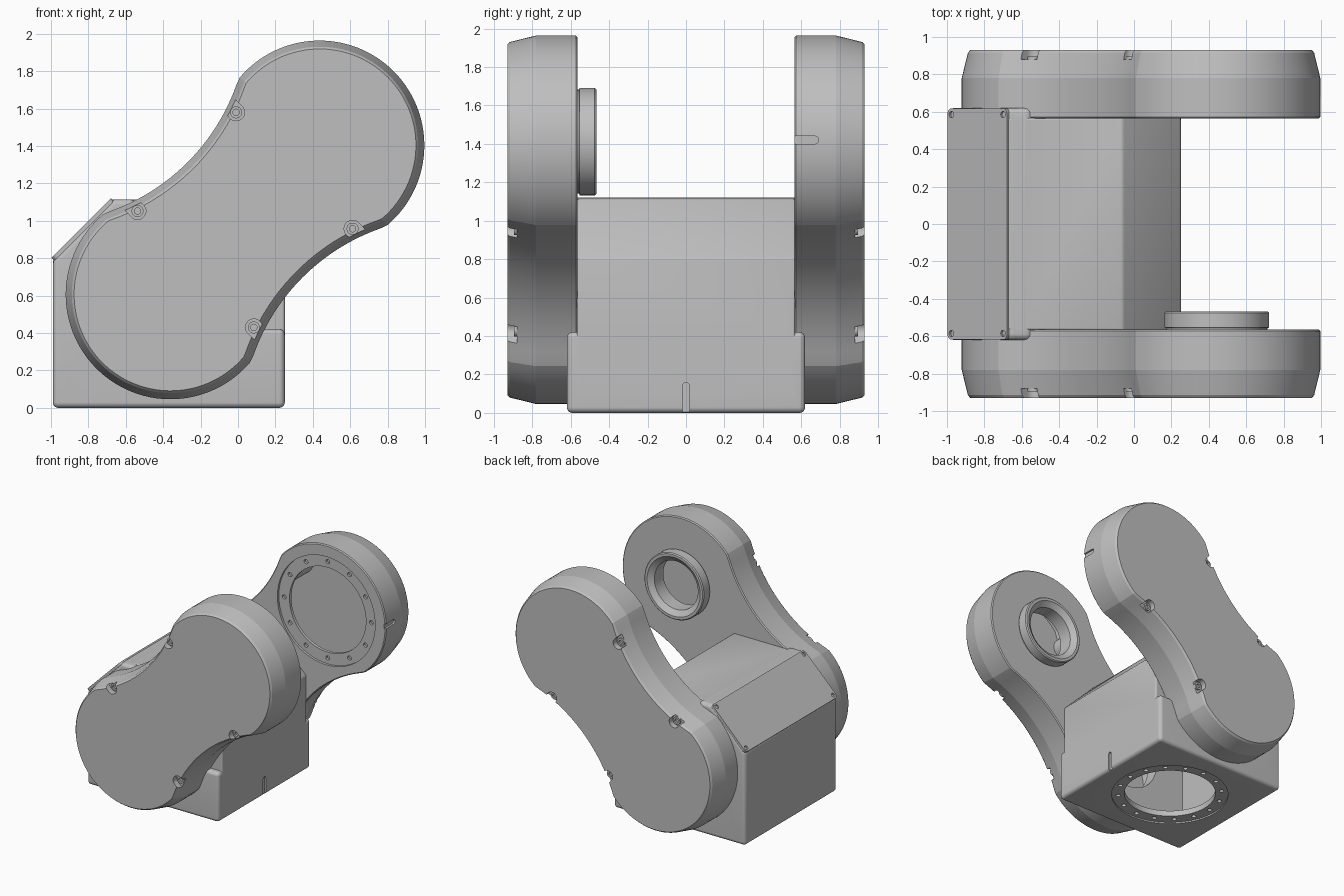
import bpy, bmesh, math
from mathutils import Vector

if "Cube" in bpy.data.objects:
    bpy.data.objects.remove(bpy.data.objects["Cube"])

GREY = (0.52, 0.52, 0.52, 1)
grey = bpy.data.materials.new("painted grey")
grey.use_nodes = True
grey.diffuse_color = GREY
grey.node_tree.nodes["Principled BSDF"].inputs["Base Color"].default_value = GREY

AXES = {"x": lambda u, v, w: (w, u, v),
        "y": lambda u, v, w: (u, w, v),
        "z": lambda u, v, w: (u, v, w)}
LOW, HIGH = (-0.36, 0.605), (0.435, 1.405)   # joint centres in x, z
FLANGE, BORE, BOLTS = 0.46, 0.36, 0.41       # joint radii


# ---- helpers ----
def ring(points, axis, w):
    return [AXES[axis](u, v, w) for u, v in points]


def prism(points, axis, w0, w1):
    return [ring(points, axis, w0), ring(points, axis, w1)]


def circle(c, r, n=32):
    return [(c[0] + r * math.cos(math.tau * i / n), c[1] + r * math.sin(math.tau * i / n))
            for i in range(n)]


def stadium(p0, p1, r, n=16):
    """Slot outline with round ends at p0 and p1."""
    a = math.atan2(p1[1] - p0[1], p1[0] - p0[0]) - math.pi / 2
    pts = []
    for k, c in enumerate((p1, p0)):
        for i in range(n + 1):
            t = a + math.pi * (k + i / n)
            pts.append((c[0] + r * math.cos(t), c[1] + r * math.sin(t)))
    return pts


def solid(name, lofts, closed=False, bevel=0, segments=3):
    """One mesh from several lofts; each loft is a list of equal rings."""
    bm = bmesh.new()
    for rings in lofts:
        rows = [[bm.verts.new(p) for p in r] for r in rings]
        pairs = list(zip(rows, rows[1:]))
        if closed:
            pairs.append((rows[-1], rows[0]))
        else:
            bm.faces.new(rows[0])
            bm.faces.new(rows[-1])
        for a, b in pairs:
            for i in range(len(a)):
                j = (i + 1) % len(a)
                bm.faces.new((a[i], a[j], b[j], b[i]))
    bmesh.ops.recalc_face_normals(bm, faces=bm.faces)
    if bevel:
        bmesh.ops.bevel(bm, geom=bm.edges[:], offset=bevel, segments=segments,
                        profile=0.5, affect='EDGES', clamp_overlap=True)
    mesh = bpy.data.meshes.new(name)
    bm.to_mesh(mesh)
    bm.free()
    obj = bpy.data.objects.new(name, mesh)
    bpy.context.collection.objects.link(obj)
    mesh.materials.append(grey)
    return obj


def combine(obj, tool, operation='DIFFERENCE'):
    """Bake a boolean and discard the tool."""
    tool.hide_render = True
    mod = obj.modifiers.new("boolean", 'BOOLEAN')
    mod.operation, mod.solver, mod.object = operation, 'EXACT', tool
    graph = bpy.context.evaluated_depsgraph_get()
    mesh = bpy.data.meshes.new_from_object(obj.evaluated_get(graph))
    obj.modifiers.clear()
    obj.data = mesh
    bpy.data.objects.remove(tool)


def cut(obj, *lofts):
    combine(obj, solid("cutter", lofts))


def smooth(obj):
    mesh = obj.data
    mesh.materials.clear()
    mesh.materials.append(grey)
    bpy.ops.object.select_all(action='DESELECT')
    obj.select_set(True)
    bpy.context.view_layer.objects.active = obj
    bpy.ops.object.shade_smooth_by_angle(angle=math.radians(13))


def bolt_circle(c, r, count, axis, w0, w1):
    return [prism(circle(p, 0.018), axis, w0, w1) for p in circle(c, r, count)]


# ---- waisted arm outline: a runs along the arm, p across it ----
def arm_xz(a, p):
    return (0.0375 + (a - p) * math.sqrt(0.5), 1.005 + (a + p) * math.sqrt(0.5))


def arm_outline(inset):
    pts = []
    for s in (1, -1):
        for i in range(57):                       # round end
            t = 1.65 - 3.3 * i / 56
            r = 0.56 - inset
            pts.append(arm_xz(s * (0.564 + r * math.cos(t)), s * r * math.sin(t)))
        for i in range(25):                       # concave waist
            t = 0.447 - 0.894 * i / 24
            r = 1.11 + inset
            pts.append(arm_xz(s * r * math.sin(t), -s * (1.545 - r * math.cos(t))))
    return pts


SCREWS = [(a, p) for a in (-0.373, 0.373) for p in (-0.44, 0.44)]


def make_arm(name, s):
    shell = [(0.565, 0.008), (0.573, 0), (0.78, 0), (0.915, 0.033), (0.93, 0.045)]
    arm = solid(name, [[ring(arm_outline(o), "y", s * y) for y, o in shell]])
    # hollow inside, leaving the screw bosses standing
    hollow = solid("hollow", [[ring(arm_outline(o), "y", s * y)
                               for y, o in ((0.61, 0.05), (0.78, 0.05), (0.89, 0.075))]])
    cut(hollow, *[prism(circle(arm_xz(*q), 0.09), "y", s * 0.55, s * 0.92) for q in SCREWS])
    combine(arm, hollow)
    cut(arm, prism(circle(LOW, 0.3, 64), "y", s * 0.5, s * 0.65))
    # screw pockets open to the rim
    cut(arm, *[prism(stadium(arm_xz(a, p), arm_xz(a, p + math.copysign(0.25, p)), 0.045),
                     "y", s * 0.88, s * 0.96) for a, p in SCREWS])
    screws = solid(name + "_screws", [[ring(circle(arm_xz(*q), r), "y", s * y)
                                       for r, y in ((0.032, 0.875), (0.032, 0.895),
                                                    (0.017, 0.895), (0.017, 0.875))]
                                      for q in SCREWS], closed=True)
    smooth(screws)
    return arm


# ---- front arm with its hollow spigot ----
front_arm = make_arm("front_arm", -1)
HUB = (0.443, 1.412)
cut(front_arm, prism(circle(HUB, 0.24, 64), "y", -0.5, -0.65))
smooth(front_arm)
spigot = solid("front_arm_spigot", [[ring(circle(HUB, r, 64), "y", -y) for r, y in (
    (0.27, 0.60), (0.27, 0.557), (0.28, 0.553), (0.28, 0.475), (0.272, 0.467),
    (0.25, 0.467), (0.205, 0.50), (0.205, 0.62))]], closed=True)
smooth(spigot)

# ---- back arm with its bolted flange and index slot ----
back_arm = make_arm("back_arm", 1)
cut(back_arm, prism(circle(HIGH, FLANGE, 80), "y", 0.5, 0.585))
cut(back_arm, prism(circle(HIGH, BORE, 80), "y", 0.5, 0.65))
cut(back_arm, *bolt_circle(HIGH, BOLTS, 12, "y", 0.55, 0.605))
cut(back_arm, prism(stadium((0.5, 1.42), (0.67, 1.42), 0.02), "x", 0.98, 1.1))
smooth(back_arm)

# ---- base housing: wide foot joined to a narrower core ----
foot = [(-0.99, 0), (0.25, 0), (0.25, 0.42), (0.1, 0.42), (-0.56, 1.115),
        (-0.67, 1.115), (-0.99, 0.79)]
core = [(-0.99, 0.1), (0.25, 0.1), (0.25, 0.805), (-0.06, 1.115), (-0.67, 1.115),
        (-0.99, 0.79)]
cavity = [(-0.93, 0.06), (0.19, 0.06), (0.19, 0.76), (-0.09, 1.05), (-0.64, 1.05),
          (-0.93, 0.77)]
base = solid("base_housing", [prism(foot, "y", -0.62, 0.62)], bevel=0.03, segments=8)
combine(base, solid("core", [prism(core, "y", -0.568, 0.568)], bevel=0.012), 'UNION')
cut(base, prism(cavity, "y", -0.51, 0.51))
cut(base, prism(circle(LOW, 0.3, 64), "y", -0.7, 0.7))
MOUNT = (-0.37, 0)
cut(base, prism(circle(MOUNT, FLANGE, 80), "z", -0.1, 0.012))
cut(base, prism(circle(MOUNT, BORE, 80), "z", -0.1, 0.1))
cut(base, *bolt_circle(MOUNT, BOLTS, 16, "z", -0.1, 0.04))
cut(base, prism(stadium((0, -0.05), (0, 0.14), 0.018), "x", 0.235, 0.3))
smooth(base)

# ---- sloped cover plate with four corner screw holes ----
corners = []
for k, (sx, sy) in enumerate(((1, 1), (-1, 1), (-1, -1), (1, -1))):
    for i in range(9):
        t = math.pi / 2 * (k + i / 8)
        corners.append((sx * 0.195 + 0.03 * math.cos(t), sy * 0.588 + 0.03 * math.sin(t)))
cover = solid("cover_plate", [prism(corners, "z", -0.01, 0.012)])
cut(cover, *[prism(circle((x, y), 0.017), "z", -0.002, 0.05)
             for x in (-0.195, 0.195) for y in (-0.585, 0.585)])
smooth(cover)
cover.location = Vector((-0.83, 0, 0.953))
cover.rotation_euler.y = -math.pi / 4
